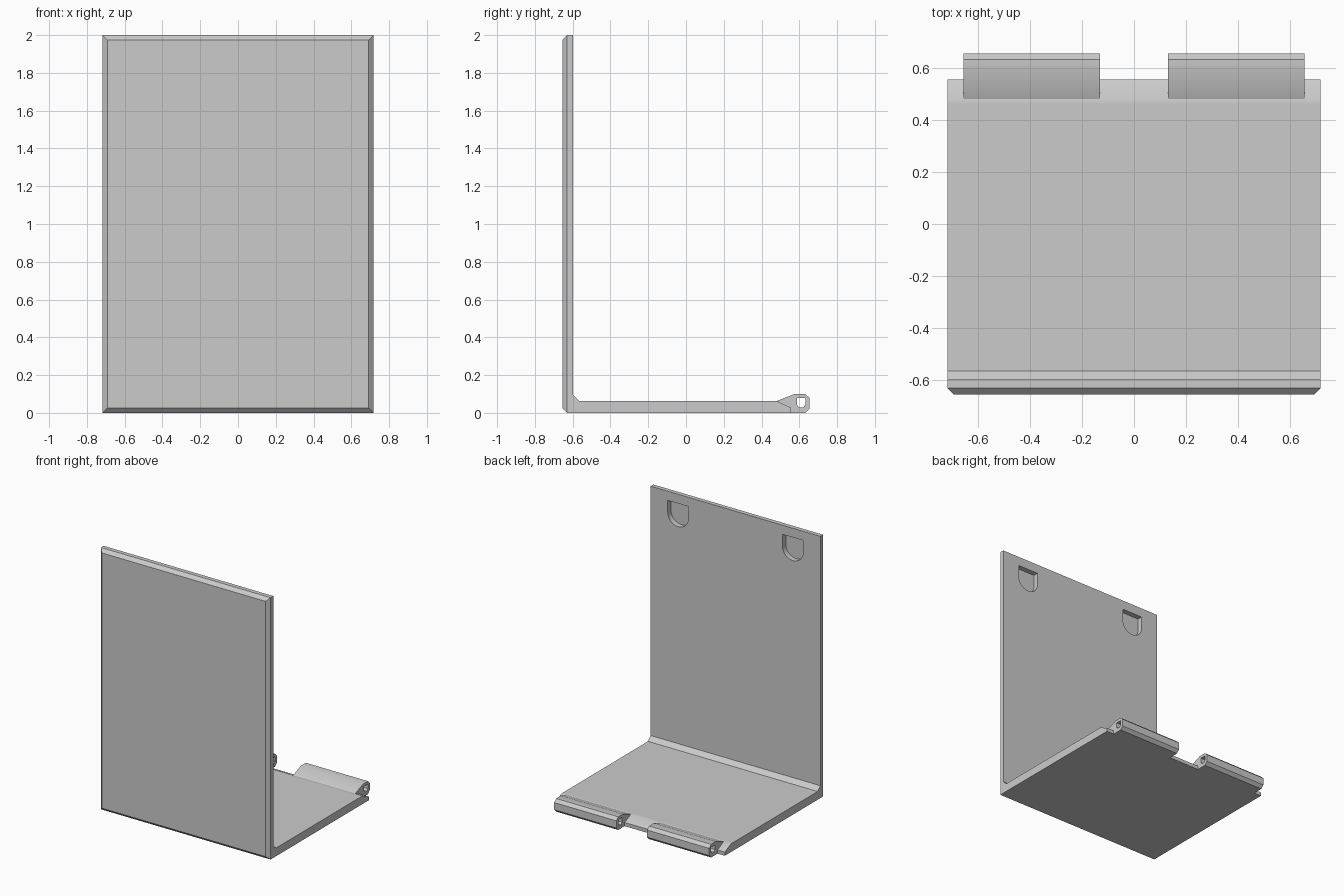
import bpy, bmesh, math
from mathutils import Vector

cube = bpy.data.objects.get("Cube")
if cube:
    bpy.data.objects.remove(cube, do_unlink=True)

GREY = (0.6, 0.6, 0.6, 1)
grey = bpy.data.materials.new("light grey plastic")
grey.use_nodes = True
grey.diffuse_color = GREY
grey.node_tree.nodes["Principled BSDF"].inputs["Base Color"].default_value = GREY


def extrude(name, outline, direction):
    """Solid from a planar outline pushed along a direction."""
    bm = bmesh.new()
    face = bm.faces.new([bm.verts.new(p) for p in outline])
    out = bmesh.ops.extrude_face_region(bm, geom=[face])
    moved = [v for v in out["geom"] if isinstance(v, bmesh.types.BMVert)]
    bmesh.ops.translate(bm, verts=moved, vec=Vector(direction))
    bmesh.ops.recalc_face_normals(bm, faces=bm.faces[:])
    mesh = bpy.data.meshes.new(name)
    bm.to_mesh(mesh)
    bm.free()
    mesh.materials.append(grey)
    obj = bpy.data.objects.new(name, mesh)
    bpy.context.collection.objects.link(obj)
    return obj


def cut(obj, cutter):
    """Subtract a hidden helper and apply the result."""
    cutter.hide_render = True
    mod = obj.modifiers.new("cut", "BOOLEAN")
    mod.operation = "DIFFERENCE"
    mod.solver = "EXACT"
    mod.object = cutter
    bpy.ops.object.select_all(action="DESELECT")
    bpy.context.view_layer.objects.active = obj
    obj.select_set(True)
    bpy.ops.object.modifier_apply(modifier=mod.name)
    bpy.data.objects.remove(cutter, do_unlink=True)


def smooth(obj):
    bpy.ops.object.select_all(action="DESELECT")
    bpy.context.view_layer.objects.active = obj
    obj.select_set(True)
    bpy.ops.object.shade_smooth_by_angle(angle=math.radians(30))


HALF_W = 0.717
FRONT, BACK = -0.655, -0.597      # faces of the upright panel
FLOOR = 0.063                     # thickness of the base

# L-shaped bracket: upright panel, inner corner fillet, base with sloped lip
profile = [(FRONT, 0), (0.555, 0), (0.555, 0.028), (0.48, FLOOR), (0.46, FLOOR),
           (-0.565, FLOOR), (BACK, 0.095), (BACK, 2), (FRONT, 2)]
bracket = extrude("bracket", [(-HALF_W, y, z) for y, z in profile], (2 * HALF_W, 0, 0))

# Chamfer around the front face
bm = bmesh.new()
bm.from_mesh(bracket.data)
rim = [e for e in bm.edges if all(abs(v.co.y - FRONT) < 1e-4 for v in e.verts)]
bmesh.ops.bevel(bm, geom=rim, offset=0.025, segments=1, affect="EDGES")
bm.to_mesh(bracket.data)
bm.free()

# Round-bottomed hanging pockets in the back of the upright panel
RADIUS, DEPTH, STEPS = 0.0875, 0.04, 20
for side in (-1, 1):
    cx, cz = side * 0.485, 1.84
    arc = [math.pi + math.pi * i / STEPS for i in range(STEPS + 1)]
    outline = [(cx + RADIUS * math.cos(a), BACK - DEPTH, cz + RADIUS * math.sin(a)) for a in arc]
    outline += [(cx + s * RADIUS, BACK - DEPTH, 1.93) for s in (1, -1)]
    cut(bracket, extrude("pocket_cutter", outline, (0, DEPTH + 0.05, 0)))
smooth(bracket)

# Hinge knuckles resting on the sloped lip, each with a pin hole
knuckle = [(0.48, FLOOR), (0.575, 0.1), (0.632, 0.1), (0.655, 0.078), (0.655, 0.023),
           (0.632, 0), (0.555, 0), (0.555, 0.028)]
hole = [(0.587, 0.078), (0.632, 0.078), (0.632, 0.043), (0.62, 0.028),
        (0.599, 0.028), (0.587, 0.043)]
for name, start in (("right_hinge_knuckle", -0.655), ("left_hinge_knuckle", 0.13)):
    body = extrude(name, [(start, y, z) for y, z in knuckle], (0.525, 0, 0))
    cut(body, extrude("pin_cutter", [(start - 0.1, y, z) for y, z in hole], (0.725, 0, 0)))
    smooth(body)
